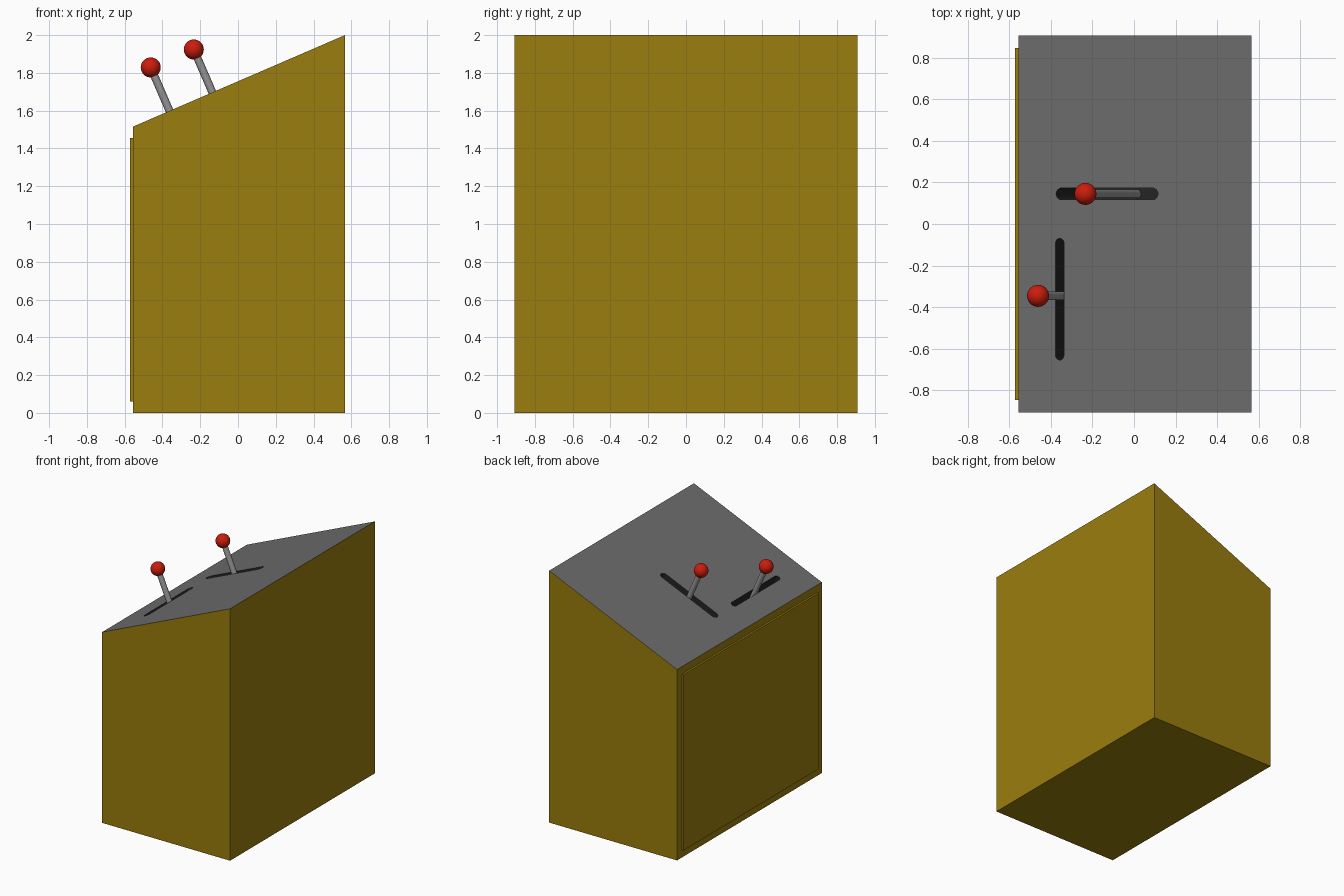
import bpy, bmesh
from math import pi, sin, cos, atan2
from mathutils import Matrix, Vector

if "Cube" in bpy.data.objects:
    bpy.data.objects.remove(bpy.data.objects["Cube"])

X0, X1, HALF_Y = -0.557, 0.566, 0.908
Z0, Z1 = 1.515, 2.0
TILT = atan2(Z1 - Z0, X1 - X0)
NORMAL = Vector((-sin(TILT), 0, cos(TILT)))


def material(name, rgb):
    m = bpy.data.materials.new(name)
    m.diffuse_color = (*rgb, 1)
    m.use_nodes = True
    m.node_tree.nodes["Principled BSDF"].inputs["Base Color"].default_value = m.diffuse_color
    return m


OCHRE = material("ochre", (0.32, 0.205, 0.004))
GREY = material("console_grey", (0.15, 0.15, 0.15))
STEEL = material("steel", (0.3, 0.3, 0.3))
RED = material("red", (0.6, 0.012, 0.004))
DARK = material("slot_dark", (0.018, 0.018, 0.018))


def add_object(name, bm, *mats):
    bmesh.ops.recalc_face_normals(bm, faces=bm.faces)
    me = bpy.data.meshes.new(name)
    bm.to_mesh(me)
    bm.free()
    ob = bpy.data.objects.new(name, me)
    bpy.context.collection.objects.link(ob)
    for m in mats:
        me.materials.append(m)
    return ob


def select(ob):
    bpy.ops.object.select_all(action='DESELECT')
    ob.select_set(True)
    bpy.context.view_layer.objects.active = ob


def prism(points, offset):
    bm = bmesh.new()
    face = bm.faces.new([bm.verts.new(p) for p in points])
    ext = bmesh.ops.extrude_face_region(bm, geom=[face], use_keep_orig=True)
    moved = [g for g in ext["geom"] if isinstance(g, bmesh.types.BMVert)]
    bmesh.ops.translate(bm, verts=moved, vec=offset)
    return bm


def on_top(x, y):
    # placement frame lying on the sloped top
    z = Z0 + (x - X0) * (Z1 - Z0) / (X1 - X0)
    return Matrix.Translation((x, y, z)) @ Matrix.Rotation(-TILT, 4, 'Y')


# cabinet body with a sloped grey top
bm = prism([(X0, -HALF_Y, 0), (X1, -HALF_Y, 0), (X1, -HALF_Y, Z1), (X0, -HALF_Y, Z0)],
           (0, 2 * HALF_Y, 0))
bmesh.ops.recalc_face_normals(bm, faces=bm.faces)
for f in bm.faces:
    f.normal_update()
    f.material_index = 1 if f.normal.z > 0.5 else 0
body = add_object("cabinet_body", bm, OCHRE, GREY)


def cut_slot(x, y, length, width, turn):
    # round-ended slot sunk square to the sloped top
    r, h, n = width / 2, (length - width) / 2, 12
    pts = []
    for side in (1, -1):
        for i in range(n + 1):
            a = -pi / 2 + pi * i / n
            pts.append((side * (h + r * cos(a)), side * r * sin(a), -0.38))
    bm = prism(pts, (0, 0, 0.45))
    bm.transform(on_top(x, y) @ Matrix.Rotation(turn, 4, 'Z'))
    cutter = add_object("slot_cutter", bm, DARK)
    cutter.hide_render = True
    mod = body.modifiers.new("slot", 'BOOLEAN')
    mod.object, mod.operation, mod.solver = cutter, 'DIFFERENCE', 'EXACT'
    mod.material_mode = 'TRANSFER'
    select(body)
    bpy.ops.object.modifier_apply(modifier=mod.name)
    bpy.data.objects.remove(cutter)


cut_slot(-0.13, 0.145, 0.534, 0.056, 0)
cut_slot(-0.358, -0.362, 0.585, 0.044, pi / 2)

# raised panel on the operator's side
bm = bmesh.new()
bmesh.ops.create_cube(bm, size=1, matrix=Matrix.Translation((X0 - 0.002, 0, 0.758))
                      @ Matrix.Diagonal((0.026, 1.696, 1.396, 1)))
add_object("access_panel", bm, OCHRE)


def lever(name, ball):
    # steel stem with a red ball knob
    ball, length = Vector(ball), 0.64
    bm = bmesh.new()
    bmesh.ops.create_cone(bm, cap_ends=True, segments=24, radius1=0.021, radius2=0.021,
                          depth=length,
                          matrix=Matrix.Translation(ball - NORMAL * length / 2)
                          @ Matrix.Rotation(-TILT, 4, 'Y'))
    stem = add_object(name + "_stem", bm, STEEL)
    bm = bmesh.new()
    bmesh.ops.create_uvsphere(bm, u_segments=32, v_segments=16, radius=0.053,
                              matrix=Matrix.Translation(ball))
    knob = add_object(name + "_knob", bm, RED)
    for ob in (stem, knob):
        select(ob)
        bpy.ops.object.shade_smooth_by_angle()


lever("upper_lever", (-0.234, 0.145, 1.924))
lever("lower_lever", (-0.462, -0.346, 1.829))
